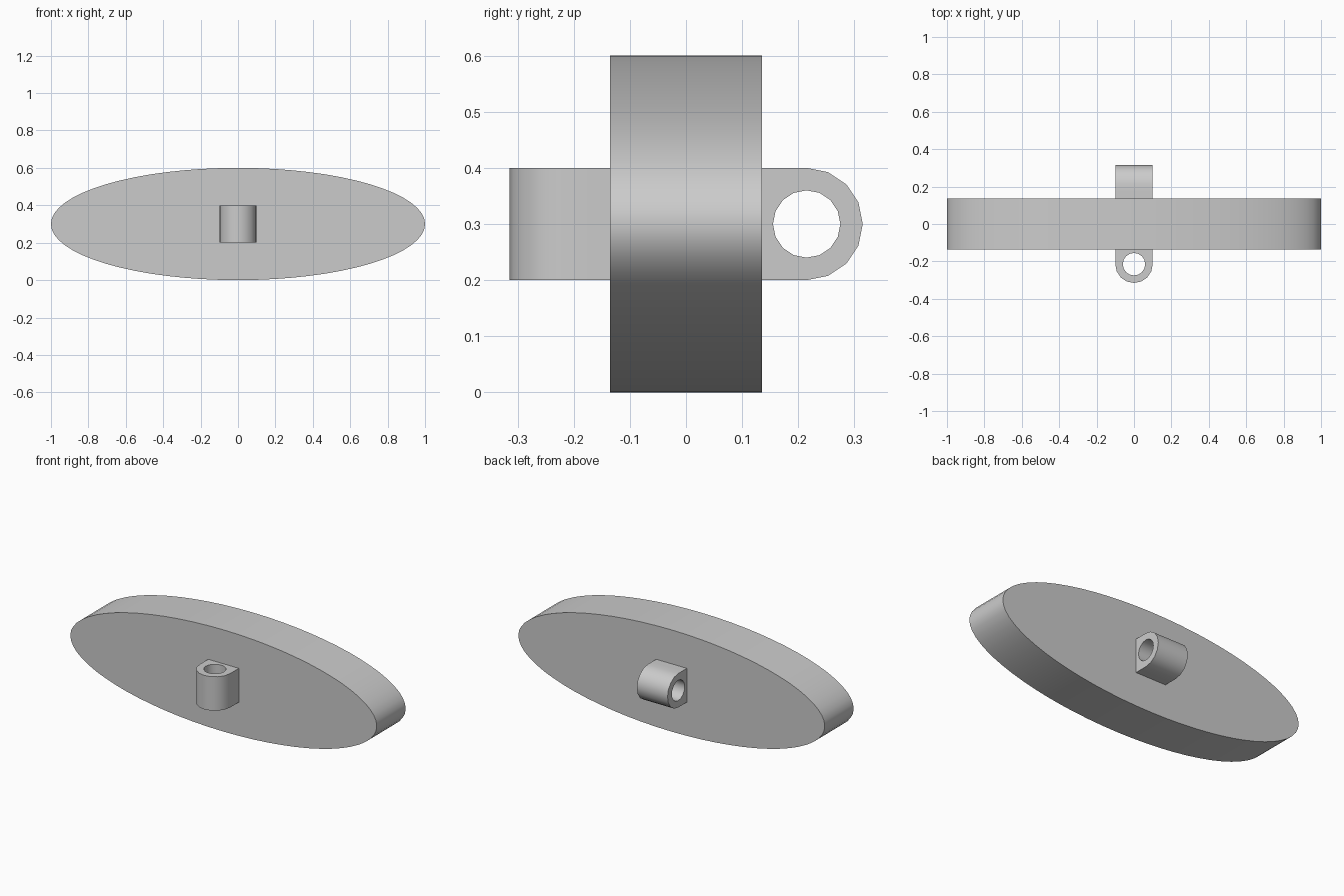
import bpy, bmesh
from math import sin, cos, pi

if "Cube" in bpy.data.objects:
    bpy.data.objects.remove(bpy.data.objects["Cube"])

HALF_T = 0.135   # half thickness of the disc
EYE = 0.215      # hole axis distance from the centre
R_OUT, R_HOLE, SIDES = 0.1, 0.06, 16


def finish(bm, name):
    bmesh.ops.recalc_face_normals(bm, faces=bm.faces)
    mesh = bpy.data.meshes.new(name)
    bm.to_mesh(mesh)
    bm.free()
    ob = bpy.data.objects.new(name, mesh)
    bpy.context.collection.objects.link(ob)
    bpy.ops.object.select_all(action='DESELECT')
    ob.select_set(True)
    bpy.context.view_layer.objects.active = ob
    bpy.ops.object.shade_smooth_by_angle(angle=pi / 6)
    return ob


# Flat elliptical body
def elliptical_body(segments=64):
    bm = bmesh.new()
    rim = [bm.verts.new((cos(2 * pi * i / segments), -HALF_T,
                         0.3 + 0.3 * sin(2 * pi * i / segments)))
           for i in range(segments)]
    face = bm.faces.new(rim)
    ext = bmesh.ops.extrude_face_region(bm, geom=[face], use_keep_orig=True)
    verts = [g for g in ext["geom"] if isinstance(g, bmesh.types.BMVert)]
    bmesh.ops.translate(bm, verts=verts, vec=(0, 2 * HALF_T, 0))
    return finish(bm, "elliptical_body")


# Rounded lug with a through hole; place maps (outward, sideways, along axis)
def lug(name, place):
    bm = bmesh.new()
    outer, inner = [], []
    for i in range(SIDES):
        a = 2 * pi * i / SIDES
        u, v = cos(a), sin(a)
        inner.append((u * R_HOLE, v * R_HOLE))
        if u < -1e-6:                      # square half against the body
            s = R_OUT / max(abs(u), abs(v))
            outer.append((max(u * s, HALF_T - EYE), v * s))
        else:
            outer.append((u * R_OUT, v * R_OUT))
    loops = [[bm.verts.new(place(u, v, w)) for u, v in ring]
             for ring, w in ((outer, -0.1), (outer, 0.1), (inner, 0.1), (inner, -0.1))]
    for k in range(4):
        p, q = loops[k], loops[(k + 1) % 4]
        for i in range(SIDES):
            j = (i + 1) % SIDES
            bm.faces.new((p[i], p[j], q[j], q[i]))
    return finish(bm, name)


elliptical_body()
lug("front_lug", lambda u, v, w: (v, -EYE - u, 0.3 + w))
lug("back_lug", lambda u, v, w: (w, EYE + u, 0.3 + v))
